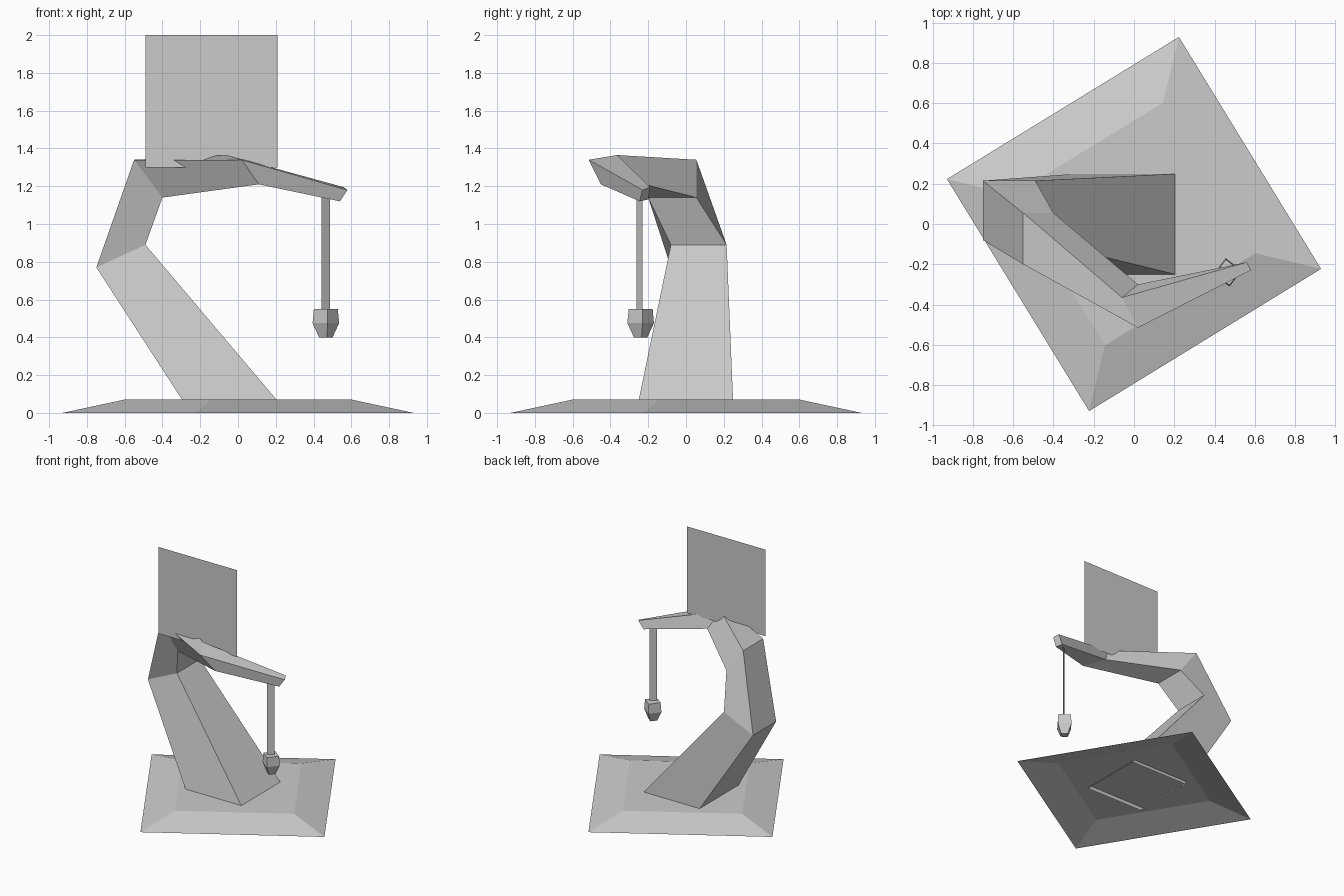
import bpy
import bmesh
from math import cos, sin, radians

cube = bpy.data.objects.get("Cube")
if cube:
    bpy.data.objects.remove(cube, do_unlink=True)

# Single plain grey
grey = bpy.data.materials.new("plain grey")
grey.use_nodes = True
colour = (0.6, 0.6, 0.6, 1)
grey.diffuse_color = colour
grey.node_tree.nodes["Principled BSDF"].inputs["Base Color"].default_value = colour


def finish(name, bm):
    mesh = bpy.data.meshes.new(name)
    bm.to_mesh(mesh)
    bm.free()
    mesh.materials.append(grey)
    obj = bpy.data.objects.new(name, mesh)
    bpy.context.collection.objects.link(obj)
    return obj


def loft(name, rings, cap_start=False, cap_end=False):
    """Bridge a list of four-cornered rings with flat faces."""
    bm = bmesh.new()
    loops = [[bm.verts.new(p) for p in ring] for ring in rings]
    for a, b in zip(loops, loops[1:]):
        for i in range(4):
            j = (i + 1) % 4
            bm.faces.new((a[i], a[j], b[j], b[i]))
    if cap_start:
        bm.faces.new(loops[0][::-1])
    if cap_end:
        bm.faces.new(loops[-1])
    bmesh.ops.recalc_face_normals(bm, faces=bm.faces)
    return finish(name, bm)


def square(radius, z, angle, cx=0, cy=0):
    turns = [radians(angle + 90 * i) for i in range(4)]
    return [(cx + radius * cos(t), cy + radius * sin(t), z) for t in turns]


def sheet(name, a, b, z0, z1):
    """Upright flat sheet between two ground points."""
    bm = bmesh.new()
    bm.faces.new([bm.verts.new(p) for p in
                  ((*a, z0), (*b, z0), (*b, z1), (*a, z1))])
    return finish(name, bm)


def bend(x_out, z_out, x_in, z_in, y_front, y_back):
    return [(x_out, y_front, z_out), (x_in, y_front, z_in),
            (x_in, y_back, z_in), (x_out, y_back, z_out)]


# Sloped base, hollow underneath
loft("base", [square(0.955, 0, -13.5), square(0.62, 0.07, -13.5)], cap_end=True)

# Crooked trunk that bends over into a tapering arm
loft("trunk", [
    bend(-0.28, 0.045, 0.225, 0.045, -0.255, 0.25),
    bend(-0.75, 0.77, -0.49, 0.89, -0.08, 0.215),
    bend(-0.55, 1.34, -0.40, 1.14, -0.20, 0.055),
    [(0.02, -0.515, 1.34), (0.11, -0.45, 1.21),
     (0.02, -0.30, 1.23), (-0.06, -0.365, 1.365)],
    [(0.58, -0.23, 1.18), (0.54, -0.245, 1.12),
     (0.52, -0.20, 1.13), (0.56, -0.19, 1.195)],
], cap_end=True)

# Hanging strap and lantern
sheet("strap", (0.442, -0.263), (0.487, -0.23), 0.54, 1.15)
loft("lantern", [square(r, z, 8, 0.465, -0.24) for r, z in
                 ((0.036, 0.40), (0.071, 0.475), (0.064, 0.55))],
     cap_start=True, cap_end=True)

# Upright flat panel
sheet("panel", (-0.49, -0.315), (0.21, -0.315), 1.30, 2.0)
